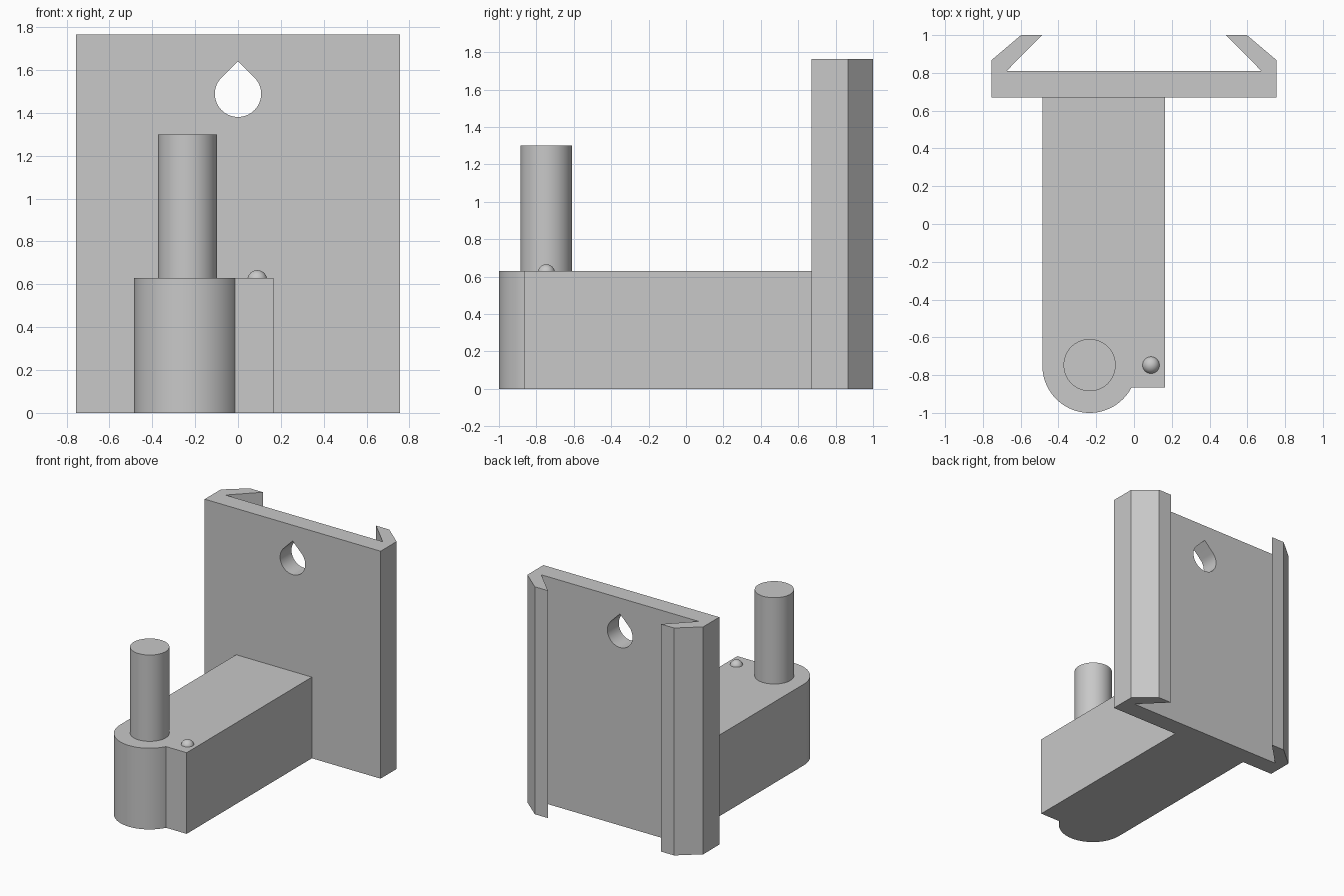
import bpy
import bmesh
from math import pi, cos, sin, radians
from mathutils import Matrix

cube = bpy.data.objects.get("Cube")
if cube:
    bpy.data.objects.remove(cube, do_unlink=True)

GREY = (0.58, 0.58, 0.58, 1)
grey = bpy.data.materials.new("light grey")
grey.use_nodes = True
grey.diffuse_color = GREY
grey.node_tree.nodes["Principled BSDF"].inputs["Base Color"].default_value = GREY


def arc(cx, cy, r, start, end, steps):
    """Points along an arc, angles in degrees."""
    angles = [radians(start + (end - start) * i / steps) for i in range(steps + 1)]
    return [(cx + r * cos(a), cy + r * sin(a)) for a in angles]


def finish(name, bm):
    bmesh.ops.recalc_face_normals(bm, faces=bm.faces)
    mesh = bpy.data.meshes.new(name)
    bm.to_mesh(mesh)
    bm.free()
    mesh.materials.append(grey)
    obj = bpy.data.objects.new(name, mesh)
    bpy.context.collection.objects.link(obj)
    return obj


def select(obj):
    bpy.ops.object.select_all(action="DESELECT")
    obj.select_set(True)
    bpy.context.view_layer.objects.active = obj


def smooth(obj):
    select(obj)
    bpy.ops.object.shade_smooth_by_angle(angle=radians(25))


def extrude(name, outline, low, high, upright=False):
    """Extrude an outline along z, or along y if upright."""
    bm = bmesh.new()
    verts = [bm.verts.new((a, low, b) if upright else (a, b, low)) for a, b in outline]
    face = bm.faces.new(verts)
    grown = bmesh.ops.extrude_face_region(bm, geom=[face])["geom"]
    move = (0, high - low, 0) if upright else (0, 0, high - low)
    bmesh.ops.translate(bm, vec=move,
                        verts=[v for v in grown if isinstance(v, bmesh.types.BMVert)])
    return finish(name, bm)


# Back plate with a hooked rail down each side
half = [(0.755, 0.67), (0.755, 0.867), (0.598, 1), (0.485, 1), (0.675, 0.81)]
plate = extrude("back_plate", half + [(-x, y) for x, y in reversed(half)], 0, 1.765)

# Teardrop hole through the plate
teardrop = arc(0, 1.489, 0.108, 135, 405, 48) + [(0, 1.489 + 0.108 * 2 ** 0.5)]
cutter = extrude("hole_cutter", teardrop, 0.5, 0.95, upright=True)
cutter.hide_render = True
cut = plate.modifiers.new("teardrop_hole", "BOOLEAN")
cut.operation = "DIFFERENCE"
cut.solver = "EXACT"
cut.object = cutter
select(plate)
bpy.ops.object.modifier_apply(modifier=cut.name)
bpy.data.objects.remove(cutter, do_unlink=True)
smooth(plate)

# Arm with a rounded nose and a square shoulder
PIN_X, PIN_Y, TOP = -0.235, -0.75, 0.63
nose = arc(PIN_X, PIN_Y, 0.25, 180, 332.6, 48)
arm = extrude("arm", nose + [(0.165, -0.865), (0.165, 0.67), (-0.485, 0.67)], 0, TOP)
smooth(arm)

# Upright pin
pin = extrude("pin", arc(PIN_X, PIN_Y + 0.003, 0.138, 0, 354.375, 63), TOP, 1.3)
smooth(pin)

# Small locating bump, sunk into the shoulder
bm = bmesh.new()
bmesh.ops.create_uvsphere(bm, u_segments=32, v_segments=16, radius=0.046,
                          matrix=Matrix.Translation((0.09, -0.747, 0.62)))
smooth(finish("locating_bump", bm))
